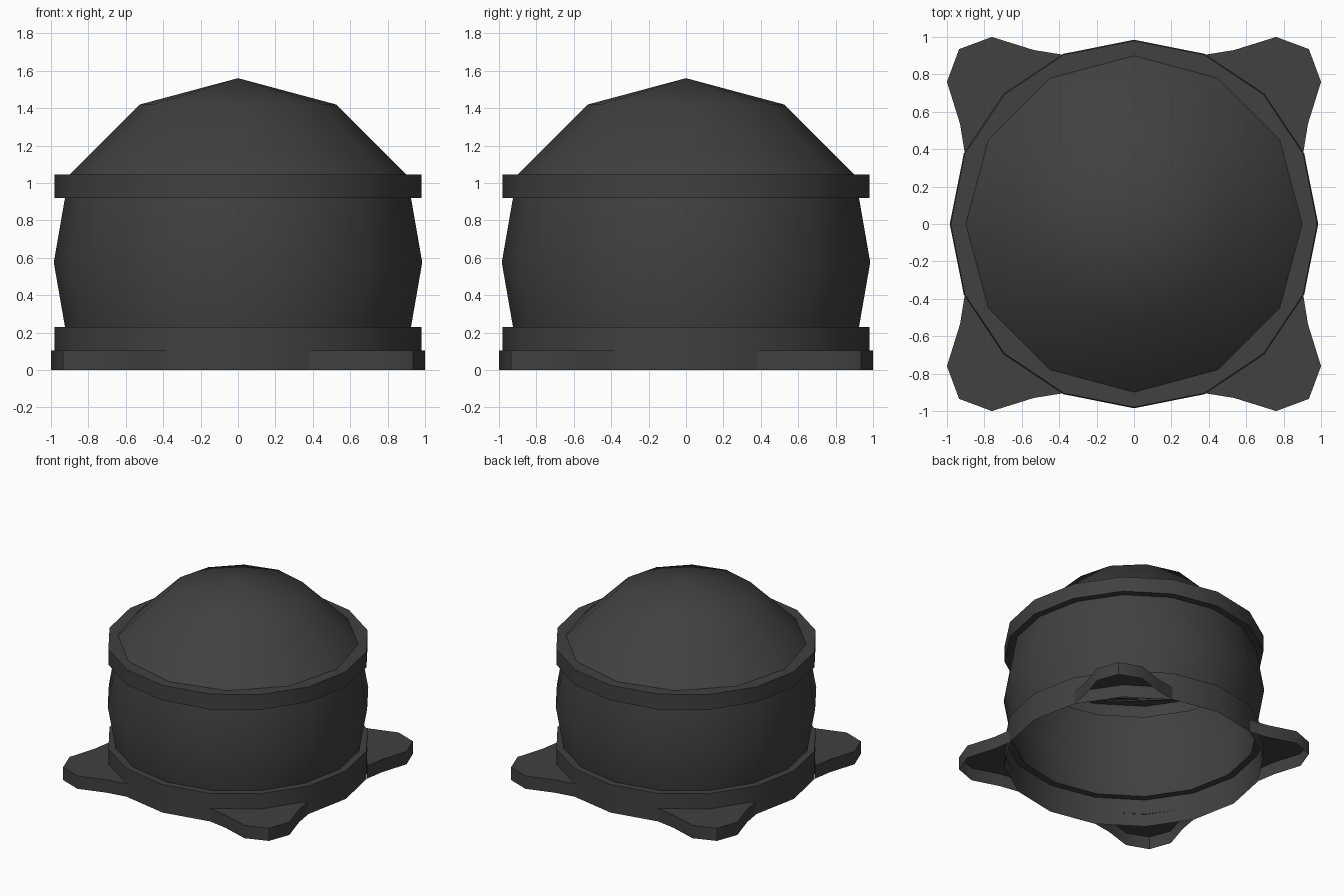
import bpy
import bmesh
import math

cube = bpy.data.objects.get("Cube")
if cube:
    bpy.data.objects.remove(cube, do_unlink=True)

# One dark grey for every part
grey = bpy.data.materials.new("dark_grey")
grey.use_nodes = True
colour = (0.052, 0.052, 0.052, 1)
grey.diffuse_color = colour
grey.node_tree.nodes["Principled BSDF"].inputs["Base Color"].default_value = colour


def finish(name, bm, angle):
    mesh = bpy.data.meshes.new(name)
    bm.to_mesh(mesh)
    bm.free()
    mesh.materials.append(grey)
    obj = bpy.data.objects.new(name, mesh)
    bpy.context.collection.objects.link(obj)
    bpy.ops.object.select_all(action="DESELECT")
    obj.select_set(True)
    bpy.context.view_layer.objects.active = obj
    bpy.ops.object.shade_smooth_by_angle(angle=math.radians(angle))
    return obj


def lathe(name, profile, sides, angle=40):
    """Spin (radius, height) points, listed bottom to top, into an open shell."""
    bm = bmesh.new()
    rings = []
    for r, z in profile:
        if r == 0:
            rings.append([bm.verts.new((0, 0, z))] * sides)
        else:
            turns = [math.tau * i / sides for i in range(sides)]
            rings.append([bm.verts.new((r * math.cos(t), r * math.sin(t), z)) for t in turns])
    for low, high in zip(rings, rings[1:]):
        for i in range(sides):
            j = (i + 1) % sides
            corners = [low[i], low[j], high[j], high[i]]
            bm.faces.new(list(dict.fromkeys(corners)))
    return finish(name, bm, angle)


# Hollow parts, open underneath
lathe("base_ring", [(0.98, 0), (0.98, 0.23), (0.925, 0.23)], 16)
lathe("barrel_body", [(0.925, 0.23), (0.985, 0.575), (0.925, 0.92)], 16)
lathe("upper_ring", [(0.925, 0.92), (0.98, 0.92), (0.98, 1.045), (0.87, 1.045)], 16)

# Dome: upper rings of a twelve-sided sphere
radius, centre = 1.05, 0.51
dome = [(radius * math.sin(math.radians(a)), centre + radius * math.cos(math.radians(a)))
        for a in (60, 30)]
lathe("dome", dome + [(0, centre + radius)], 12)

# Mounting feet: hollow flared lugs at the four corners
lug = [(0.905, 0.38), (0.93, 0.535), (1.0, 0.76), (0.935, 0.935),
       (0.76, 1.0), (0.535, 0.93), (0.38, 0.905)]
foot_height = 0.105
names = ["back_left_foot", "back_right_foot", "front_right_foot", "front_left_foot"]
for quarter, name in enumerate(names):
    bm = bmesh.new()
    low = [bm.verts.new((x, y, 0)) for x, y in lug]
    high = [bm.verts.new((x, y, foot_height)) for x, y in lug]
    for i in range(len(lug) - 1):
        bm.faces.new((low[i], low[i + 1], high[i + 1], high[i]))
    inner = bm.verts.new((0.69, 0.69, foot_height))
    bm.faces.new(high + [inner])
    foot = finish(name, bm, 40)
    foot.rotation_euler.z = quarter * math.pi / 2
